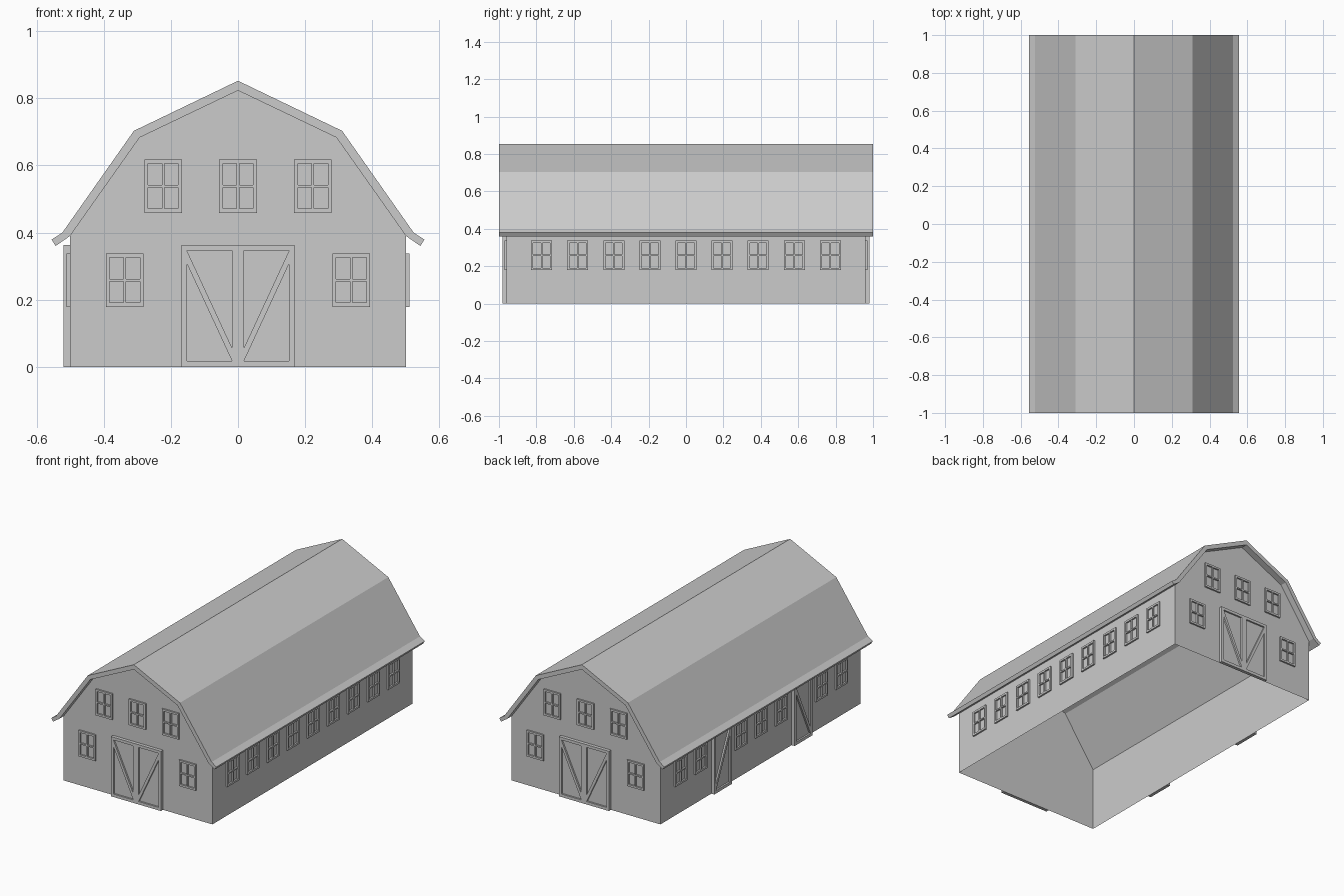
import bpy, bmesh
from math import radians
from mathutils import Matrix, Euler

if "Cube" in bpy.data.objects:
    bpy.data.objects.remove(bpy.data.objects["Cube"])

WALL_X, WALL_Y = 0.50, 0.96


def add_object(name, mesh):
    ob = bpy.data.objects.new(name, mesh)
    bpy.context.collection.objects.link(ob)
    return ob


def prism(name, profile, y, open_ends=False):
    """Extrude an xz profile from -y to y; optionally drop all but the upright faces."""
    bm = bmesh.new()
    face = bm.faces.new([bm.verts.new((px, -y, pz)) for px, pz in profile])
    new = bmesh.ops.extrude_face_region(bm, geom=[face])["geom"]
    bmesh.ops.translate(bm, vec=(0, 2 * y, 0),
                        verts=[v for v in new if isinstance(v, bmesh.types.BMVert)])
    # close the starting cap if the extrude removed it
    bmesh.ops.holes_fill(bm, edges=[e for e in bm.edges if e.is_boundary])
    bmesh.ops.recalc_face_normals(bm, faces=bm.faces[:])
    if open_ends:
        bm.normal_update()
        drop = [f for f in bm.faces if abs(f.normal.z) > 0.1]
        bmesh.ops.delete(bm, geom=drop, context='FACES')
    mesh = bpy.data.meshes.new(name)
    bm.to_mesh(mesh)
    bm.free()
    return add_object(name, mesh)


def plate(name, outlines, depth):
    """Flat plate, first outline solid and the rest cut out, standing on local z = 0."""
    cu = bpy.data.curves.new(name, 'CURVE')
    cu.dimensions = '2D'
    cu.fill_mode = 'BOTH'
    cu.extrude = depth / 2
    for pts in outlines:
        sp = cu.splines.new('POLY')
        sp.points.add(len(pts) - 1)
        for p, (u, v) in zip(sp.points, pts):
            p.co = (u, v, 0, 1)
        sp.use_cyclic_u = True
    tmp = add_object(name, cu)
    bpy.context.view_layer.update()
    mesh = bpy.data.meshes.new_from_object(
        tmp.evaluated_get(bpy.context.evaluated_depsgraph_get()))
    bpy.data.objects.remove(tmp)
    mesh.transform(Matrix.Translation((0, 0, depth / 2)))
    for p in mesh.polygons:
        p.use_smooth = False
    return mesh


def rect(u0, v0, u1, v1):
    return [(u0, v0), (u1, v0), (u1, v1), (u0, v1)]


def leaf_holes(cx, s):
    """Two triangles either side of a brace; s gives the side of the brace's top end."""
    a, b = cx - s * 0.067, cx + s * 0.067
    return [[(b, 0.346), (a, 0.346), (a, 0.057)],
            [(b, 0.307), (b, 0.018), (a, 0.018)]]


def place(name, mesh, side, along, z=0.0):
    """Hang a plate on a wall: side 0 front, 1 right, 2 back, 3 left."""
    out = WALL_Y if side % 2 == 0 else WALL_X
    rot = Matrix.Rotation(radians(90 * side), 4, 'Z')
    ob = add_object(name, mesh)
    ob.matrix_world = rot @ Matrix.Translation((along, -out, z)) @ \
        Matrix.Rotation(radians(90), 4, 'X')


def mirrored(half):
    return half + [(-x, z) for x, z in reversed(half) if x > 0]


# Walls: thin shell, open below, reaching the underside of the roof
under = [(0, 0.823), (0.293, 0.683), (0.50, 0.39)]
prism("walls", mirrored(under + [(0.50, 0)]), WALL_Y, open_ends=True)

# Gambrel roof with kicked-out eaves
outer = [(-0.555, 0.379), (-0.523, 0.40), (-0.31, 0.703), (0, 0.852),
         (0.31, 0.703), (0.523, 0.40), (0.555, 0.379)]
inner = [(0.543, 0.36), (0.50, 0.39), (0.293, 0.683), (0, 0.823),
         (-0.293, 0.683), (-0.50, 0.39), (-0.543, 0.36)]
prism("roof", outer + inner, 1.0)

# Window frame with four panes
panes = [rect(*r) for r in [(-0.045, 0.006 - 0.073, -0.004, -0.004),
                            (0.004, 0.006 - 0.073, 0.045, -0.004),
                            (-0.045, 0.004, -0.004, 0.067),
                            (0.004, 0.004, 0.045, 0.067)]]
window = plate("window", [rect(-0.056, -0.079, 0.056, 0.079)] + panes, 0.01)

# Double and single braced doors, each with a backing panel
double = plate("double_door", [rect(-0.168, 0, 0.168, 0.363)]
               + leaf_holes(-0.085, -1) + leaf_holes(0.085, 1), 0.02)
double_back = plate("double_door_panel", [rect(-0.16, 0.005, 0.16, 0.355)], 0.01)
single = {s: plate("single_door", [rect(-0.085, 0, 0.085, 0.363)] + leaf_holes(0, s), 0.02)
          for s in (-1, 1)}
single_back = plate("single_door_panel", [rect(-0.08, 0.005, 0.08, 0.355)], 0.01)

# Gable ends
for side in (0, 2):
    place("double_door", double, side, 0)
    place("double_door_panel", double_back, side, 0)
    for x in (-0.223, 0, 0.223):
        place("upper_window", window, side, x, 0.538)
    for x in (-0.337, 0.337):
        place("lower_window", window, side, x, 0.258)

# Long sides: nine bays, two of them doors on the left
for i in range(-4, 5):
    a = i * 0.193
    place("side_window", window, 1, a, 0.258)
    if abs(i) == 2:
        place("side_door", single[1 if i < 0 else -1], 3, a)
        place("side_door_panel", single_back, 3, a)
    else:
        place("side_window", window, 3, a, 0.258)
